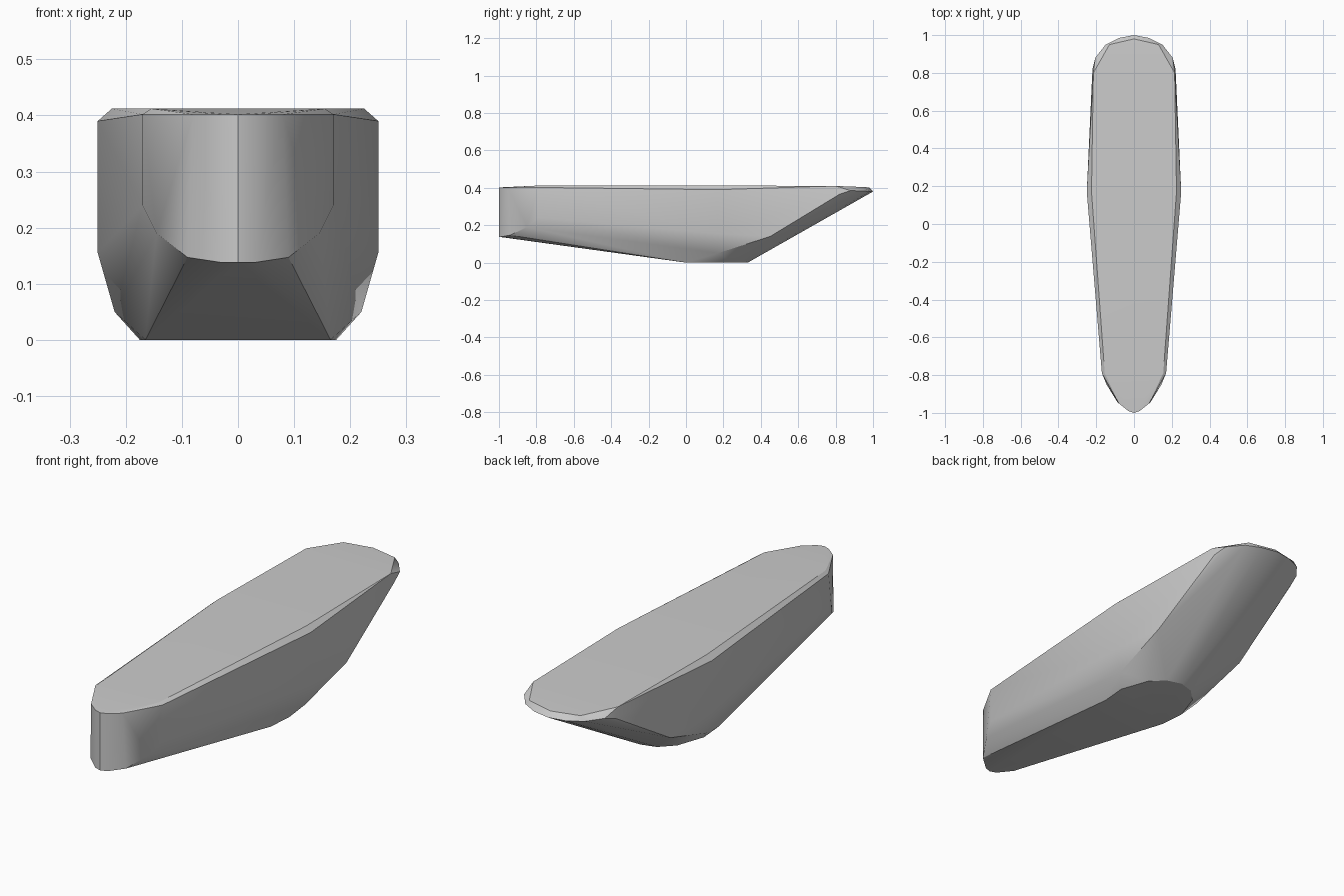
import bpy, bmesh, math

cube = bpy.data.objects.get("Cube")
if cube:
    bpy.data.objects.remove(cube, do_unlink=True)


def make_material(name, rgb):
    mat = bpy.data.materials.new(name)
    mat.use_nodes = True
    color = (*rgb, 1)
    mat.diffuse_color = color
    mat.node_tree.nodes["Principled BSDF"].inputs["Base Color"].default_value = color
    return mat


# Half outlines (x, y, z) of each edge loop of the hull
bow_keel = [(0.03, -0.99, 0.138), (0.09, -0.94, 0.147), (0.145, -0.85, 0.19), (0.17, -0.79, 0.24)]
bow_rim = [(0, -1, 0.402), (0.03, -0.99, 0.402), (0.08, -0.95, 0.402), (0.17, -0.79, 0.402)]
flat_bottom = [(0.165, 0, 0), (0.175, 0.12, 0), (0.13, 0.25, 0), (0.07, 0.31, 0), (0, 0.33, 0)]
chine = [(0.22, 0.17, 0.05), (0.25, 0.17, 0.155), (0.235, 0.45, 0.14)]
side_rim = [(0.25, 0.17, 0.39)]
stern_rim = [(0.22, 0.82, 0.365), (0.205, 0.88, 0.385), (0.15, 0.95, 0.383), (0.08, 0.985, 0.38), (0, 1, 0.38)]
deck = [(0.155, -0.79, 0.412), (0.225, 0.17, 0.412), (0.215, 0.8, 0.41), (0.13, 0.95, 0.404), (0, 0.98, 0.402)]

# Mirror the outlines and skin them as one closed convex hull
bm = bmesh.new()
for loop in (bow_keel, bow_rim, flat_bottom, chine, side_rim, stern_rim, deck):
    for x, y, z in loop:
        for side in ((1, -1) if x else (1,)):
            bm.verts.new((side * x, y, z))
bm.verts.new((0, -1, 0.138))
result = bmesh.ops.convex_hull(bm, input=bm.verts[:])
loose = {v for v in result["geom_interior"] + result["geom_unused"] if isinstance(v, bmesh.types.BMVert)}
bmesh.ops.delete(bm, geom=list(loose), context="VERTS")
bmesh.ops.dissolve_limit(bm, angle_limit=math.radians(0.5), verts=bm.verts[:], edges=bm.edges[:])
bmesh.ops.recalc_face_normals(bm, faces=bm.faces[:])

mesh = bpy.data.meshes.new("hull")
bm.to_mesh(mesh)
bm.free()
mesh.materials.append(make_material("light grey", (0.6, 0.6, 0.6)))
hull = bpy.data.objects.new("hull", mesh)
bpy.context.collection.objects.link(hull)

# Smooth the rounded ends, keep the rim crisp
bpy.ops.object.select_all(action="DESELECT")
hull.select_set(True)
bpy.context.view_layer.objects.active = hull
bpy.ops.object.shade_smooth_by_angle(angle=math.radians(30))
